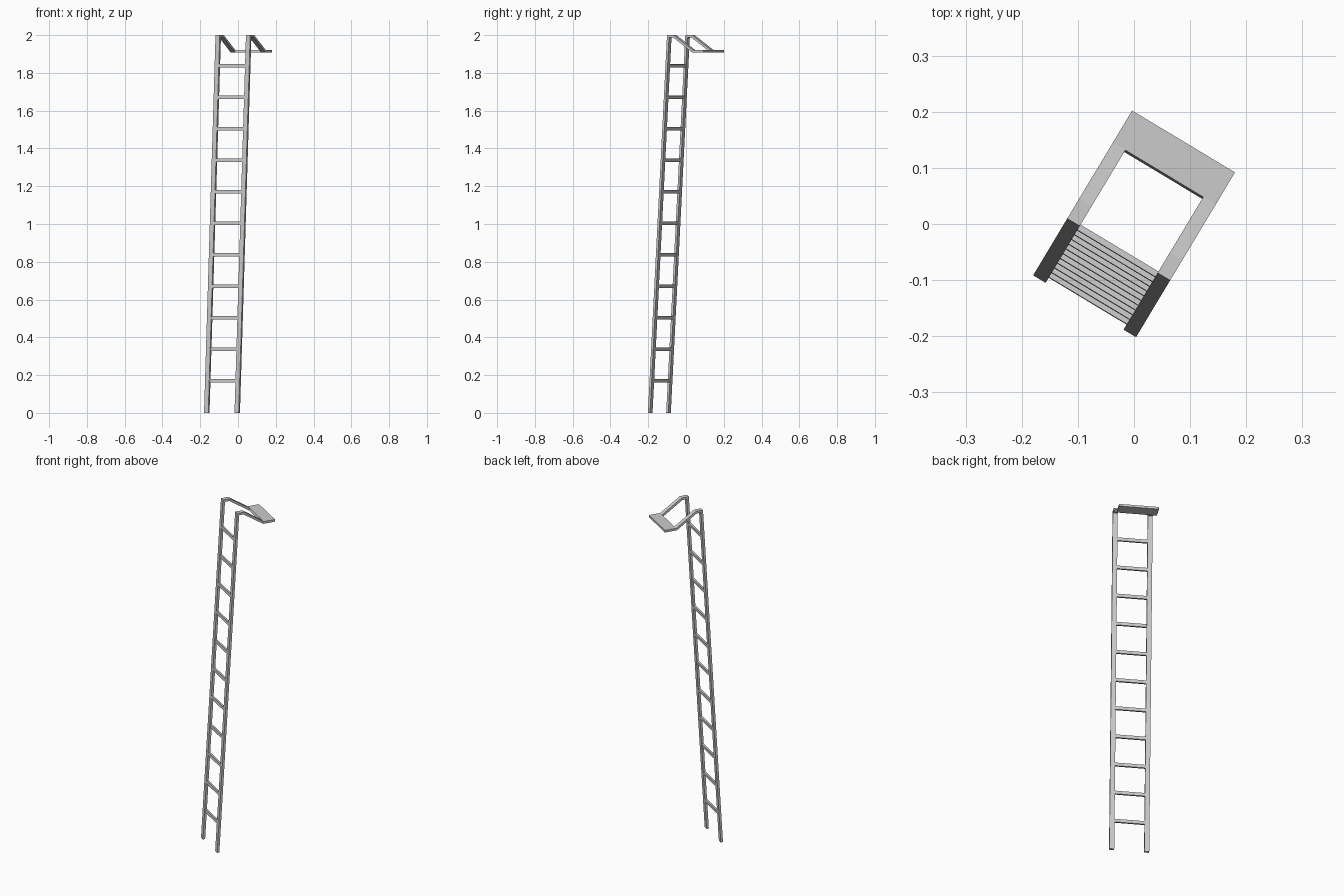
import bpy, bmesh
from math import radians, atan2
from mathutils import Matrix, Vector

if "Cube" in bpy.data.objects:
    bpy.data.objects.remove(bpy.data.objects["Cube"])

SPIN = Matrix.Rotation(radians(-31), 4, 'Z')   # whole ladder is turned about z
HALF = 0.107      # half of overall width
RAIL_W = 0.026    # rail width
T = 0.013         # strap thickness
PATH = [(-0.171, 0), (-0.053, 2), (-0.011, 2), (0.105, 1.922), (0.1715, 1.922)]


def offset(path, d):
    """Mitred offset of a path to its right-hand side."""
    pts = [Vector(p) for p in path]
    out = []
    for i, p in enumerate(pts):
        dirs = []
        if i > 0:
            dirs.append((p - pts[i - 1]).normalized())
        if i < len(pts) - 1:
            dirs.append((pts[i + 1] - p).normalized())
        norms = [Vector((e.y, -e.x)) for e in dirs]
        m = sum(norms, Vector((0, 0))).normalized()
        out.append(p + m * d / m.dot(norms[0]))
    return out


def extrude(name, profile, x0, x1):
    """Extrude a (depth, height) outline across the ladder width."""
    bm = bmesh.new()
    face = bm.faces.new([bm.verts.new((x0, y, z)) for y, z in profile])
    res = bmesh.ops.extrude_face_region(bm, geom=[face])
    moved = [v for v in res['geom'] if isinstance(v, bmesh.types.BMVert)]
    bmesh.ops.translate(bm, verts=moved, vec=(x1 - x0, 0, 0))
    bmesh.ops.recalc_face_normals(bm, faces=bm.faces)
    mesh = bpy.data.meshes.new(name)
    bm.to_mesh(mesh)
    bm.free()
    ob = bpy.data.objects.new(name, mesh)
    ob.matrix_world = SPIN
    bpy.context.collection.objects.link(ob)
    return ob


outer = [Vector(p) for p in PATH]
inner = offset(PATH, T)
inner[0].y = 0                                  # feet flat on the floor

# side rails with bent hook arms
rail = outer[:4] + inner[3::-1]
extrude("left_rail", rail, -HALF, -HALF + RAIL_W)
extrude("right_rail", rail, HALF - RAIL_W, HALF)

# hook plate joining both arms
extrude("hook_plate", outer[3:] + inner[:2:-1], -HALF, HALF)

# rungs, tilted with the rails
lean = (outer[1] - outer[0]).normalized()
across = Vector((lean.y, -lean.x))
H = 0.009
for k in range(1, 12):
    c = outer[0].lerp(outer[1], k / 12) + lean * 0.004
    a, b = c + across * 0.001, c + across * (T - 0.001)
    extrude(f"rung_{k}", [a - lean * H, a + lean * H, b + lean * H, b - lean * H],
            -HALF + RAIL_W, HALF - RAIL_W)
